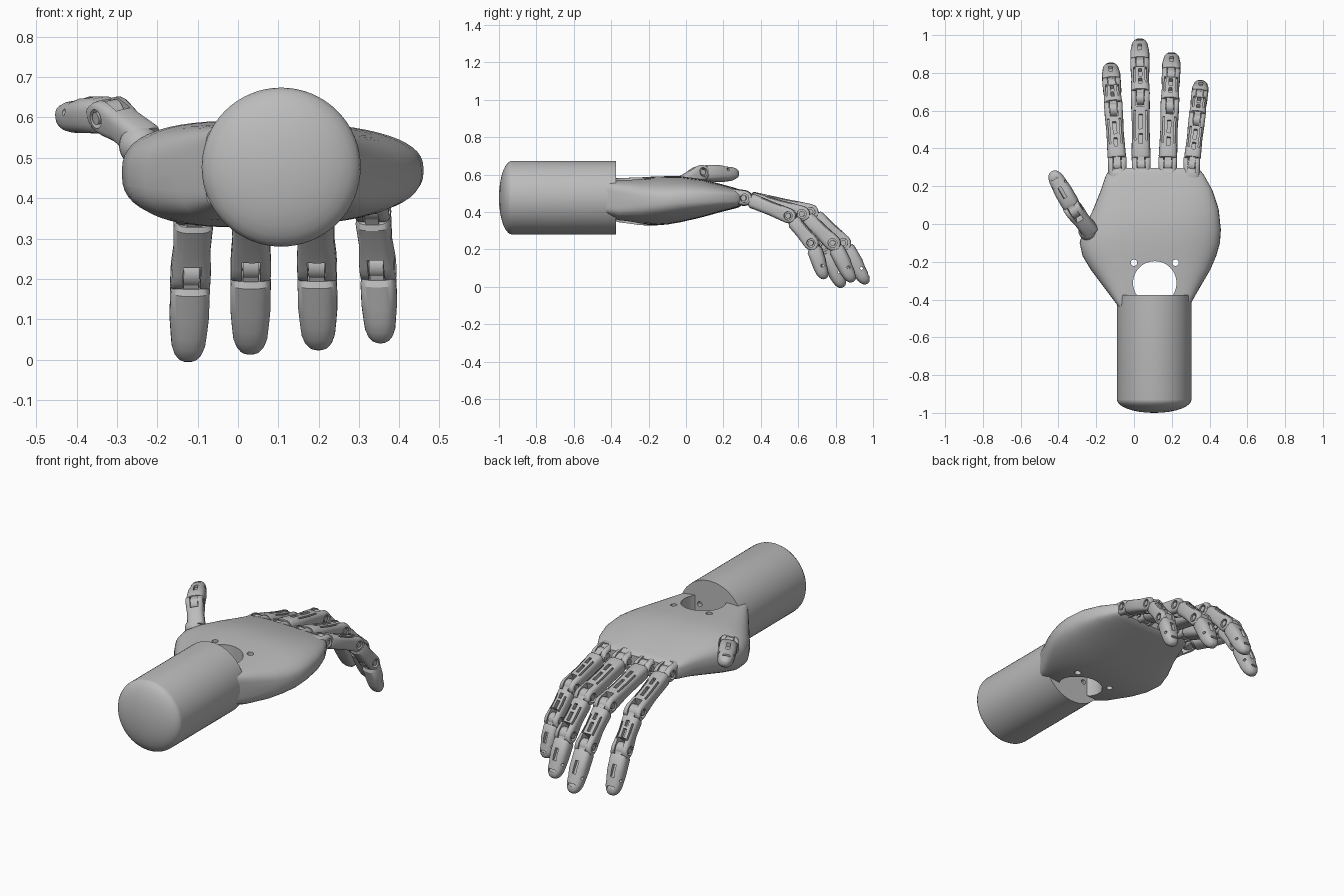
import bpy, bmesh, math
from math import sin, cos, pi, radians
from mathutils import Vector, Matrix

if "Cube" in bpy.data.objects:
    bpy.data.objects.remove(bpy.data.objects["Cube"], do_unlink=True)

GREY = (0.5, 0.5, 0.5, 1)
mat = bpy.data.materials.new("plain grey")
mat.use_nodes = True
mat.diffuse_color = GREY
mat.node_tree.nodes["Principled BSDF"].inputs["Base Color"].default_value = GREY


def make(name, bm, matrix=Matrix()):
    bmesh.ops.recalc_face_normals(bm, faces=bm.faces)
    mesh = bpy.data.meshes.new(name)
    bm.to_mesh(mesh)
    bm.free()
    mesh.materials.append(mat)
    ob = bpy.data.objects.new(name, mesh)
    ob.matrix_world = matrix
    bpy.context.collection.objects.link(ob)
    return ob


def loft(name, sections, n=28, matrix=Matrix(), skew=0.0):
    """Skin superellipse sections (y, x0, x1, z0, z1, power) along y."""
    bm = bmesh.new()
    rings = []
    for y, x0, x1, z0, z1, e in sections:
        ring = []
        for i in range(n):
            a = 2 * pi * i / n
            u = math.copysign(abs(cos(a)) ** (2 / e), cos(a))
            v = math.copysign(abs(sin(a)) ** (2 / e), sin(a))
            x = (x0 + x1) / 2 + u * (x1 - x0) / 2
            z = (z0 + z1) / 2 + v * (z1 - z0) / 2 * (1 - skew * u)
            ring.append(bm.verts.new((x, y, z)))
        rings.append(ring)
    for a, b in zip(rings, rings[1:]):
        for i in range(n):
            j = (i + 1) % n
            bm.faces.new((a[i], a[j], b[j], b[i]))
    bm.faces.new(rings[0])
    bm.faces.new(rings[-1])
    return make(name, bm, matrix)


def box(name, lo, hi, matrix=Matrix()):
    lo, hi = Vector(lo), Vector(hi)
    bm = bmesh.new()
    bmesh.ops.create_cube(bm, size=1, matrix=Matrix.Translation((lo + hi) / 2) @ Matrix.Diagonal((*(hi - lo), 1)))
    return make(name, bm, matrix)


def rod(name, centre, radius, length, axis, matrix=Matrix(), n=24):
    turn = {"X": Matrix.Rotation(pi / 2, 4, "Y"), "Y": Matrix.Rotation(pi / 2, 4, "X"), "Z": Matrix()}[axis]
    bm = bmesh.new()
    bmesh.ops.create_cone(bm, cap_ends=True, segments=n, radius1=radius, radius2=radius,
                          depth=length, matrix=Matrix.Translation(centre) @ turn)
    return make(name, bm, matrix)


def cut(ob, cutter):
    mod = ob.modifiers.new("cut", "BOOLEAN")
    mod.operation, mod.solver, mod.object = "DIFFERENCE", "EXACT", cutter
    bpy.context.view_layer.objects.active = ob
    bpy.ops.object.modifier_apply(modifier=mod.name)
    bpy.data.objects.remove(cutter, do_unlink=True)


def bone_frame(a, b, hinge):
    """Local x is the hinge, y runs along the bone, z is the back of the finger."""
    d = (b - a).normalized()
    h = (hinge - d * hinge.dot(d)).normalized()
    m = Matrix((h, d, h.cross(d))).transposed().to_4x4()
    m.translation = a
    return m


def tongue(name, m, w, r):
    rod(name + "_barrel", (0, 0, 0), r * 0.85, w * 0.8, "X", m)
    rod(name + "_pin", (0, 0, 0), r * 0.36, w * 1.9, "X", m, 16)
    box(name + "_tongue", (-w * 0.38, 0, -r * 0.7), (w * 0.38, 0.06, r * 0.75), m)


def link(name, a, b, hinge, w, r, start=0.036, grooves=True):
    """Bone with a forked, rounded hinge at its far end."""
    m = bone_frame(a, b, hinge)
    L = (b - a).length
    s = [(start, -w * .9, w * .9, -r * .75, r * .9, 3), (start + .012, -w, w, -r * .95, r, 3)]
    if L > 0.12:
        s.append((L * .6, -w * .93, w * .93, -r * .92, r * .97, 3))
    s.append((L - r * .5, -w, w, -r, r, 4))
    for deg in (0, 25, 45, 62, 78):
        c = r * cos(radians(deg))
        s.append((L + r * sin(radians(deg)), -w, w, -c, c, 5))
    ob = loft(name, s, matrix=m)
    cut(ob, box("cutter", (-w * .45, L - r * 1.15, -1), (w * .45, L + 1, 1), m))
    cut(ob, rod("cutter", (0, L, 0), r * .56, 1, "X", m))
    if grooves:
        for lo, hi in ((.3, .45), (.52, .74)):
            cut(ob, box("cutter", (-.009, L * lo, r * .45), (.009, L * hi, 1), m))
        for side in (-1, 1):
            cut(ob, box("cutter", (side * w * .62 - .004, L * .35, r * .55),
                        (side * w * .62 + .004, L * .8, 1), m))


def fingertip(name, a, b, hinge, w, r):
    m = bone_frame(a, b, hinge)
    L = (b - a).length
    s = [(.03, -w * .9, w * .9, -r * .75, r * .85, 3), (.044, -w, w, -r, r, 3),
         (L * .5, -w, w, -r * 1.05, r * .95, 2.7)]
    for deg in (0, 25, 45, 62, 76, 86):
        c, k = cos(radians(deg)) ** .8, sin(radians(deg))
        s.append((L * (.68 + .32 * k), -w * .92 * c, w * .92 * c,
                  -r * (.95 * c + .12), r * (.85 * c - .12), 2.5))
    ob = loft(name, s, matrix=m)
    cut(ob, box("cutter", (-.01, L * .35, r * .5), (.01, L * .62, 1), m))
    cut(ob, box("cutter", (-w * .4, L * .82, r * .42), (w * .4, L * .87, 1), m))
    cut(ob, rod("cutter", (0, L * .66, r * .25), .008, 1, "X", m, 12))
    tongue(name, m, w, r)


# Forearm with a shallow domed end and screw holes in the wrist face
FX, FZ, FR = 0.107, 0.477, 0.197
rim = [(-.93 - .07 * sin(radians(d)), FR * cos(radians(d))) for d in (89, 78, 66, 54, 42, 30, 18, 8, 0)]
forearm = loft("forearm", [(y, FX - q, FX + q, FZ - q, FZ + q, 2) for y, q in rim + [(-.375, FR)]], 64)
for sx in (-1, 1):
    for sz in (-1, 1):
        cut(forearm, rod("cutter", (FX + sx * .07, -.375, FZ + sz * .05), .014, .06, "Y", n=16))

# Palm, lofted from the boxy wrist to the knuckle edge
palm = loft("palm", [
    (-.44, -.08, .29, .38, .572, 7), (-.36, -.14, .335, .35, .577, 4.5),
    (-.24, -.23, .405, .332, .583, 3), (-.17, -.272, .435, .33, .588, 2.7),
    (-.10, -.288, .455, .335, .59, 2.6), (-.03, -.268, .46, .347, .59, 2.6),
    (.08, -.215, .448, .372, .575, 2.8), (.18, -.175, .415, .4, .55, 3.2),
    (.26, -.148, .37, .42, .528, 4), (.285, -.13, .35, .428, .52, 4),
    (.297, -.11, .335, .437, .51, 4)], 56, skew=.1)
cut(palm, rod("cutter", (.11, -.312, .45), .115, 1, "Z", n=48))
for x in (0, .22):
    cut(palm, rod("cutter", (x, -.205, .45), .017, 1, "Z", n=16))

# Fingers: (x at knuckle, x at tip, half width, then y/z of middle joint, end joint, tip)
fingers = {
    "index": (-.088, -.125, .049, (.605, .375), (.735, .215), (.845, .0)),
    "middle": (.038, .03, .05, (.665, .4), (.84, .235), (.975, .02)),
    "ring": (.178, .2, .049, (.62, .39), (.785, .235), (.9, .03)),
    "little": (.305, .355, .044, (.55, .38), (.672, .235), (.75, .045)),
}
for name, (x0, x1, w, *joints) in fingers.items():
    y0, yt = .312, joints[-1][0]
    pts = [Vector((x0 + (x1 - x0) * (y - y0) / (yt - y0), y, z)) for y, z in [(y0, .475)] + joints]
    hinge = Vector((yt - y0, x0 - x1, 0)).normalized()
    r = .043 if name != "little" else .04
    back = pts[0] + Vector((0, -.085, .012))
    link(name + "_knuckle", back, pts[0], hinge, w, r, .01, False)
    for part, a, b in (("_lower_bone", pts[0], pts[1]), ("_middle_bone", pts[1], pts[2])):
        link(name + part, a, b, hinge, w, r)
        tongue(name + part, bone_frame(a, b, hinge), w, r)
    fingertip(name + "_tip", pts[2], pts[3], hinge, w, r)

# Thumb on a round socket at the side of the palm
bm = bmesh.new()
bmesh.ops.create_uvsphere(bm, u_segments=24, v_segments=14, radius=.052,
                          matrix=Matrix.Translation((-.243, -.035, .53)))
make("thumb_socket", bm)
hinge = Vector((.85, .5, .18))
base, joint, tip = Vector((-.225, -.045, .535)), Vector((-.315, .07, .605)), Vector((-.437, .278, .612))
link("thumb_base", base, joint, hinge, .046, .043, .005, False)
fingertip("thumb_tip", joint, tip, hinge, .047, .044)

# Smooth shading with crisp edges
bpy.ops.object.select_all(action="DESELECT")
for ob in bpy.context.collection.objects:
    if ob.type == "MESH" and ob.data.materials and ob.data.materials[0] == mat:
        ob.select_set(True)
        bpy.context.view_layer.objects.active = ob
bpy.ops.object.shade_smooth_by_angle(angle=radians(32))
